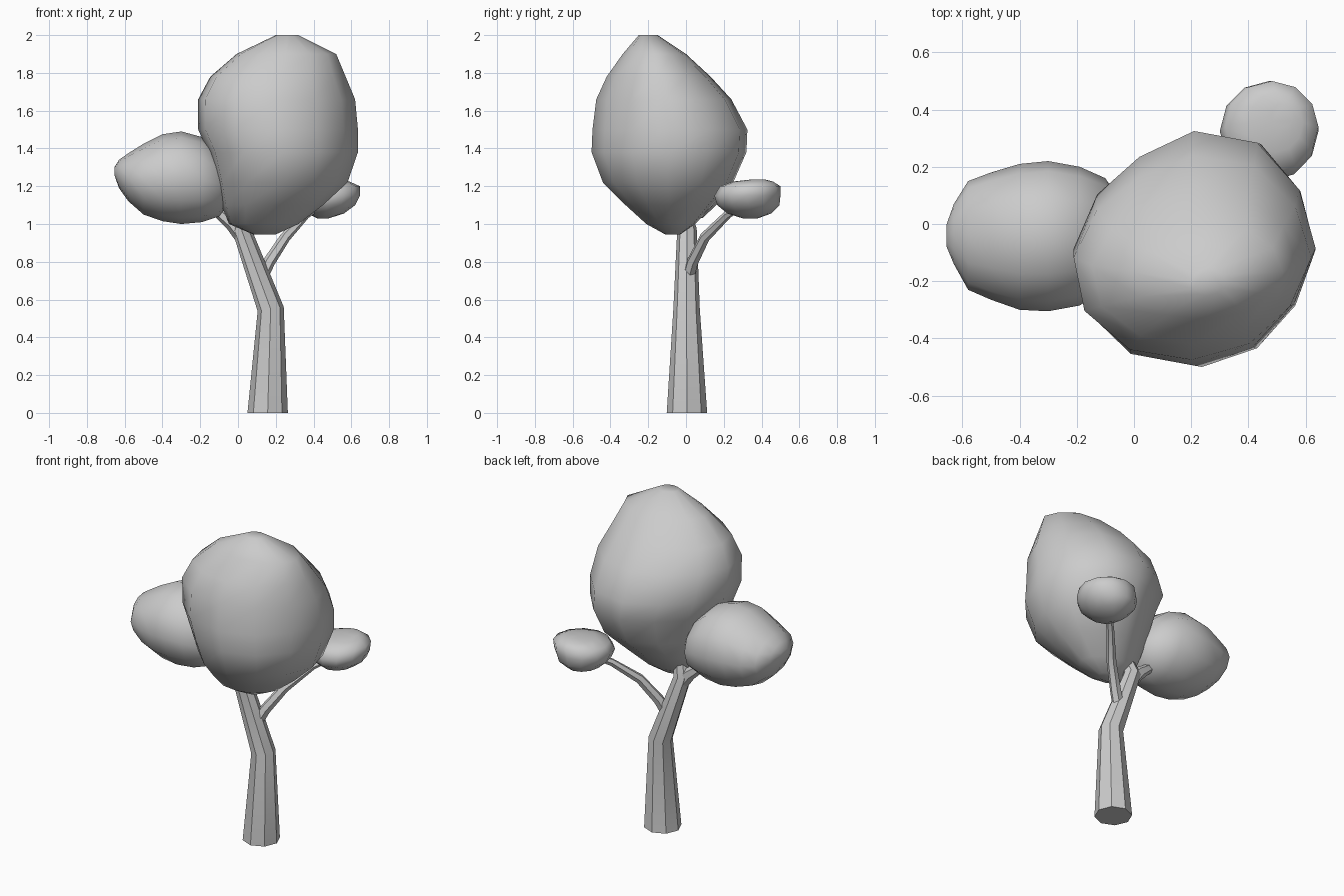
import bpy, bmesh, math
from mathutils import Vector

if "Cube" in bpy.data.objects:
    bpy.data.objects.remove(bpy.data.objects["Cube"])


def skin(name, rings, angle):
    """Bridge a list of equal-sized vertex rings and cap both ends."""
    bm = bmesh.new()
    loops = [[bm.verts.new(p) for p in ring] for ring in rings]
    n = len(loops[0])
    for a, b in zip(loops, loops[1:]):
        for i in range(n):
            j = (i + 1) % n
            bm.faces.new((a[i], a[j], b[j], b[i]))
    bm.faces.new(loops[0][::-1])
    bm.faces.new(loops[-1])
    bmesh.ops.recalc_face_normals(bm, faces=bm.faces[:])
    mesh = bpy.data.meshes.new(name)
    bm.to_mesh(mesh)
    bm.free()
    ob = bpy.data.objects.new(name, mesh)
    bpy.context.collection.objects.link(ob)
    bpy.ops.object.select_all(action='DESELECT')
    ob.select_set(True)
    bpy.context.view_layer.objects.active = ob
    bpy.ops.object.shade_smooth_by_angle(angle=math.radians(angle))
    return ob


def crown(name, levels, along='z', outline=(1,) * 12):
    """Loft a leaf mass; each level is (height, u min, u max, v min, v max)."""
    rings = []
    for h, u0, u1, v0, v1 in levels:
        ring = []
        for i, r in enumerate(outline):
            t = math.tau * i / len(outline)
            u = (u0 + u1) / 2 + (u1 - u0) / 2 * r * math.cos(t)
            v = (v0 + v1) / 2 + (v1 - v0) / 2 * r * math.sin(t)
            ring.append((u, v, h) if along == 'z' else (h, u, v))
        rings.append(ring)
    return skin(name, rings, 80)


def limb(name, path, sides):
    """Tapered tube along (x, y, z, radius) points."""
    pts = [Vector(p[:3]) for p in path]
    rings = []
    for i, p in enumerate(pts):
        d = Vector()
        if i > 0:
            d += (p - pts[i - 1]).normalized()
        if i < len(pts) - 1:
            d += (pts[i + 1] - p).normalized()
        d.normalize()
        side = Vector((0, 1, 0)).cross(d).normalized()
        up = d.cross(side)
        ring = []
        for k in range(sides):
            t = math.tau * k / sides
            q = p + path[i][3] * (side * math.cos(t) + up * math.sin(t))
            q.z = 0 if i == 0 and p.z == 0 else q.z
            ring.append(q)
        rings.append(ring)
    return skin(name, rings, 30)


# Trunk and its limbs
limb("trunk", [(.157, .005, 0, .107), (.173, .003, .55, .07),
               (.02, .005, .97, .052), (.07, -.04, 1.15, .035)], 8)
limb("left_branch", [(.05, .005, .9, .045), (-.03, .005, 1.0, .038),
                     (-.13, 0, 1.08, .025), (-.25, -.02, 1.15, .02)], 6)
limb("right_branch", [(.12, .01, .71, .034), (.165, .035, .8, .032),
                      (.25, .1, .93, .028), (.36, .22, 1.05, .022),
                      (.44, .3, 1.1, .018)], 6)

# Large leaf mass
crown("main_foliage", [
    (.945, .08, .2, -.11, -.03), (1.0, -.05, .32, -.21, .05),
    (1.1, -.09, .45, -.32, .14), (1.22, -.12, .58, -.44, .25),
    (1.38, -.16, .635, -.5, .32), (1.5, -.215, .635, -.495, .325),
    (1.66, -.215, .62, -.475, .24), (1.78, -.15, .57, -.42, .13),
    (1.9, -.01, .52, -.335, 0), (2.0, .2, .32, -.25, -.15)],
    outline=(1, 1, 1.04, 1, .9, .92, .99, 1.04, 1.04, 1, .97, .95))

# Left leaf mass, lofted sideways
crown("left_foliage", [
    (-.655, -.08, 0, 1.26, 1.3), (-.63, -.14, .07, 1.19, 1.34),
    (-.58, -.23, .15, 1.12, 1.375), (-.5, -.265, .18, 1.05, 1.425),
    (-.4, -.3, .21, 1.015, 1.475), (-.3, -.305, .22, 1.0, 1.49),
    (-.19, -.285, .2, 1.01, 1.46), (-.1, -.23, .16, 1.04, 1.38),
    (-.03, -.1, .05, 1.14, 1.27)], along='x')

# Small leaf mass at the back right
crown("small_foliage", [
    (1.03, .42, .48, .3, .38), (1.055, .37, .56, .22, .45),
    (1.1, .32, .62, .165, .495), (1.15, .3, .645, .15, .5),
    (1.2, .32, .645, .18, .5), (1.225, .4, .59, .25, .46),
    (1.235, .48, .56, .34, .42)])
